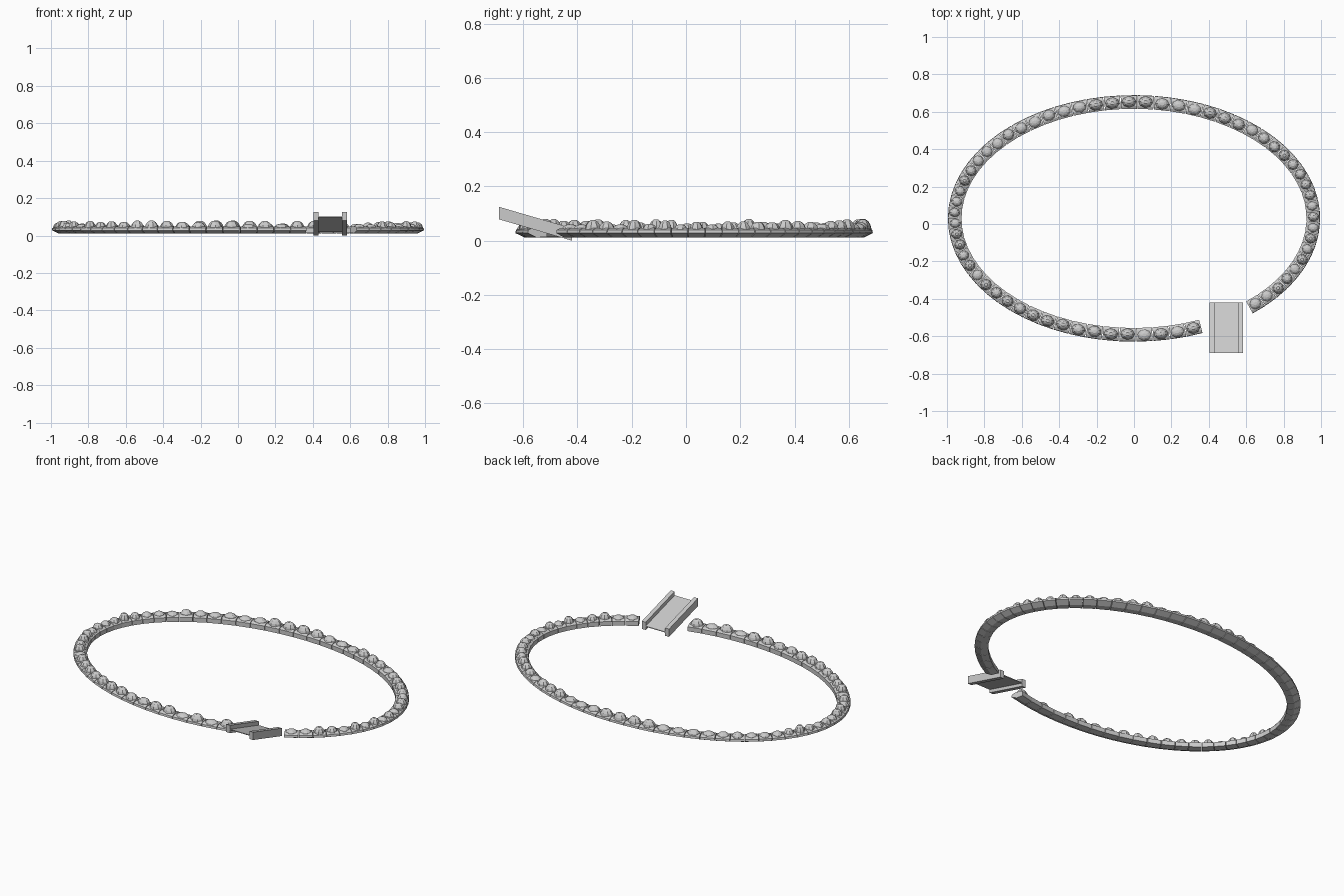
import bpy, bmesh, random
from math import sin, cos, pi, radians, hypot
from mathutils import Vector

if "Cube" in bpy.data.objects:
    bpy.data.objects.remove(bpy.data.objects["Cube"])

random.seed(4)
A, B, CY = 0.958, 0.622, 0.03       # mid-line of the oval
START, END, N = radians(-50), radians(292), 64
STEP = (END - START) / N


def make(name, bm):
    bmesh.ops.recalc_face_normals(bm, faces=bm.faces)
    me = bpy.data.meshes.new(name)
    bm.to_mesh(me)
    bm.free()
    ob = bpy.data.objects.new(name, me)
    bpy.context.collection.objects.link(ob)
    return ob


def on_oval(t, off, z):
    n = Vector((B * cos(t), A * sin(t), 0)).normalized()
    return Vector((A * cos(t), CY + B * sin(t), z)) + n * off


def loft(bm, rings):
    vs = [[bm.verts.new(p) for p in r] for r in rings]
    n = len(vs[0])
    for a, b in zip(vs, vs[1:]):
        for i in range(n):
            bm.faces.new((a[i], a[(i + 1) % n], b[(i + 1) % n], b[i]))
    bm.faces.new(vs[0][::-1])
    bm.faces.new(vs[-1])


# Kerb blocks: (radial offset, height) section, undercut on the outside
section = [(-0.036, 0.014), (0.004, 0.012), (0.037, 0.028),
           (0.035, 0.040), (0.020, 0.047), (-0.022, 0.047), (-0.036, 0.040)]
bm = bmesh.new()
for i in range(N):
    t0 = START + i * STEP
    rings = [[on_oval(t0 + f * STEP, o, z) for o, z in section]
             for f in (0.02, 0.98)]
    loft(bm, rings)
make("kerb_blocks", bm)

# Faceted boulder caps, one on each block
bm = bmesh.new()
for i in range(N):
    t = START + (i + 0.5) * STEP
    c = on_oval(t, random.uniform(-0.003, 0.003), 0)
    n = Vector((B * cos(t), A * sin(t), 0)).normalized()
    s = Vector((-n.y, n.x, 0))
    half = 0.45 * STEP * hypot(A * sin(t), B * cos(t))
    top = random.uniform(0.058, 0.080)
    spin = random.uniform(0, pi / 4)
    rings = []
    for k, f in ((1.0, 0.0), (0.88, 0.45), (0.62, 0.8), (0.28, 1.0)):
        rings.append([c + n * (0.031 * k * cos(spin + j * pi / 4))
                      + s * (half * k * sin(spin + j * pi / 4))
                      + Vector((0, 0, 0.040 + (top - 0.040) * f))
                      for j in range(8)])
    loft(bm, rings)
make("boulder_caps", bm)


# Sloping ramp pieces across the gap, high at the outside
def sloped_beam(name, x0, x1, low, high):
    y0, y1, drop = -0.69, -0.42, 0.079
    side = [(y0, low), (y1, low - drop), (y1, high - drop), (y0, high)]
    bm = bmesh.new()
    loft(bm, [[Vector((x, y, z)) for y, z in side] for x in (x0, x1)])
    make(name, bm)


sloped_beam("ramp_rail_left", 0.405, 0.430, 0.079, 0.125)
sloped_beam("ramp_rail_right", 0.557, 0.582, 0.079, 0.125)
sloped_beam("ramp_floor", 0.430, 0.557, 0.098, 0.102)
